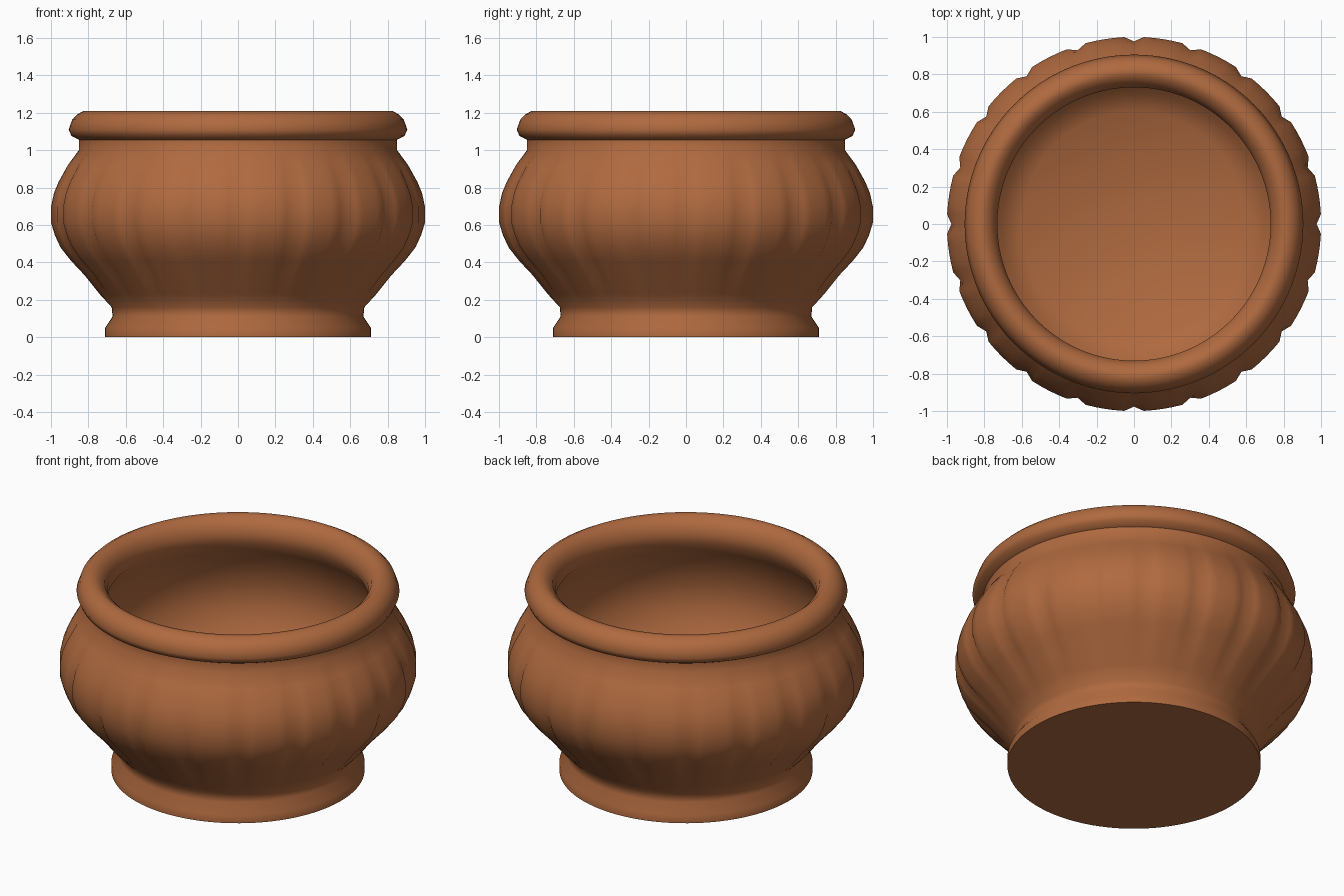
import bpy
import bmesh
from math import cos, sin, tau, pi, radians

cube = bpy.data.objects.get("Cube")
if cube:
    bpy.data.objects.remove(cube, do_unlink=True)

LOBES = 20
STEPS = 6              # segments per lobe
SEGMENTS = LOBES * STEPS
GROOVE = 0.026         # depth of the flutes at the belly

# Terracotta
clay = bpy.data.materials.new("terracotta")
color = (0.43, 0.143, 0.05, 1)
clay.diffuse_color = color
clay.use_nodes = True
bsdf = clay.node_tree.nodes["Principled BSDF"]
bsdf.inputs["Base Color"].default_value = color
bsdf.inputs["Roughness"].default_value = 0.8

# Half sections as (radius, height), running from the underside to the inner floor
foot = [(0.71, 0), (0.71, 0.05), (0.67, 0.11), (0.675, 0.16)]
belly = [(0.74, 0.23), (0.82, 0.33), (0.895, 0.41), (0.95, 0.48), (0.98, 0.545),
         (1, 0.61), (1, 0.70), (0.985, 0.77), (0.96, 0.83), (0.91, 0.92), (0.85, 1.0)]
rim = [(0.85, 1.055), (0.89, 1.075), (0.905, 1.11), (0.885, 1.165), (0.86, 1.19),
       (0.825, 1.21), (0.79, 1.205), (0.75, 1.17), (0.73, 1.12), (0.73, 1.06)]
inside = [(0.79, 0.98), (0.86, 0.86), (0.90, 0.72), (0.895, 0.60), (0.85, 0.48),
          (0.78, 0.38), (0.70, 0.29), (0.60, 0.22)]


def groove_depth(z):
    """Flutes fade out towards the foot and the neck."""
    low, high = 0.2, 1.0
    return GROOVE * sin(pi * (z - low) / (high - low)) if low < z < high else 0


def make_ring(bm, r, z, fluted):
    ring = []
    for i in range(SEGMENTS):
        a = tau * i / SEGMENTS
        rr = r - groove_depth(z) if fluted and i % STEPS == 0 else r
        ring.append(bm.verts.new((rr * cos(a), rr * sin(a), z)))
    return ring


# Turn the whole section into one closed pot
bm = bmesh.new()
rings = []
for section, fluted in ((foot, False), (belly, True), (rim, False), (inside, False)):
    rings += [make_ring(bm, r, z, fluted) for r, z in section]
for lower, upper in zip(rings, rings[1:]):
    for i in range(SEGMENTS):
        j = (i + 1) % SEGMENTS
        bm.faces.new((lower[i], lower[j], upper[j], upper[i]))
bm.faces.new(rings[0][::-1])   # underside
bm.faces.new(rings[-1])        # inner floor
bmesh.ops.recalc_face_normals(bm, faces=bm.faces)

mesh = bpy.data.meshes.new("fluted_pot")
bm.to_mesh(mesh)
bm.free()
mesh.materials.append(clay)
pot = bpy.data.objects.new("fluted_pot", mesh)
bpy.context.collection.objects.link(pot)

# Smooth clay with a crisp edge under the foot
bpy.ops.object.select_all(action="DESELECT")
pot.select_set(True)
bpy.context.view_layer.objects.active = pot
bpy.ops.object.shade_smooth_by_angle(angle=radians(60))
